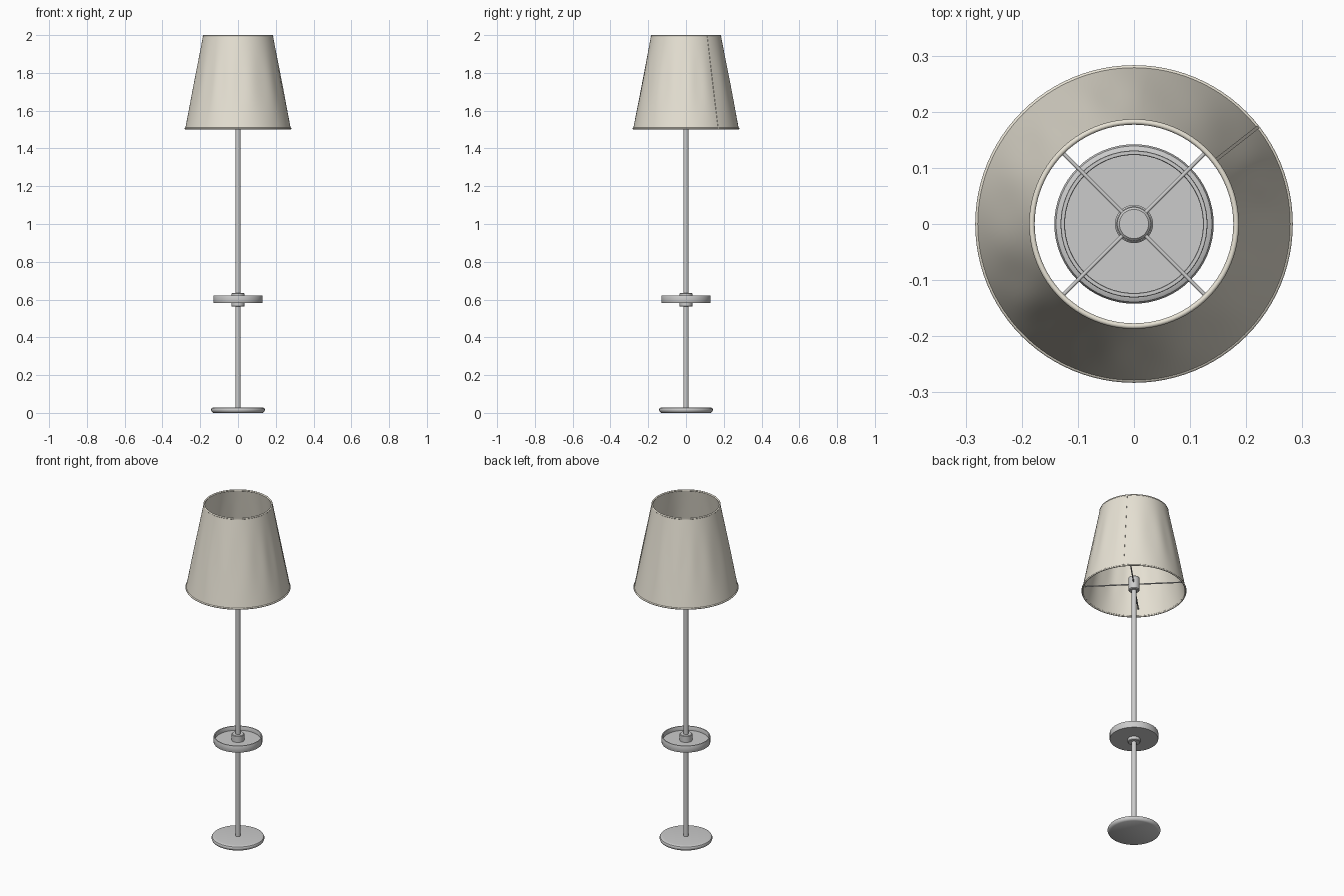
import bpy, bmesh
from math import sin, cos, pi, radians, atan2

if "Cube" in bpy.data.objects:
    bpy.data.objects.remove(bpy.data.objects["Cube"])


def finish(name, bm, angle=35, material=None):
    bmesh.ops.remove_doubles(bm, verts=bm.verts, dist=1e-6)
    bmesh.ops.recalc_face_normals(bm, faces=bm.faces)
    mesh = bpy.data.meshes.new(name)
    bm.to_mesh(mesh)
    bm.free()
    ob = bpy.data.objects.new(name, mesh)
    bpy.context.collection.objects.link(ob)
    if material:
        mesh.materials.append(material)
    bpy.ops.object.select_all(action='DESELECT')
    ob.select_set(True)
    bpy.context.view_layer.objects.active = ob
    bpy.ops.object.shade_smooth_by_angle(angle=radians(angle))
    return ob


def lathe(profile, segments=64, closed=False):
    """Revolve (radius, z) points around the z axis."""
    bm = bmesh.new()
    rings = [[bm.verts.new((r * cos(2 * pi * i / segments), r * sin(2 * pi * i / segments), z))
              for i in range(segments)] for r, z in profile]
    pairs = list(zip(rings, rings[1:]))
    if closed:
        pairs.append((rings[-1], rings[0]))
    for a, b in pairs:
        for i in range(segments):
            j = (i + 1) % segments
            bm.faces.new((a[i], a[j], b[j], b[i]))
    if not closed:
        bm.faces.new(rings[0])
        bm.faces.new(rings[-1])
    return bm


fabric = bpy.data.materials.new("cream_fabric")
fabric.diffuse_color = (0.80, 0.76, 0.66, 1)
fabric.use_nodes = True
fabric.node_tree.nodes["Principled BSDF"].inputs["Base Color"].default_value = fabric.diffuse_color

# Floor base: disc with rounded edge
finish("base", lathe([(0.130, 0.0), (0.138, 0.005), (0.142, 0.013), (0.142, 0.019),
                      (0.139, 0.025), (0.133, 0.028), (0.125, 0.029)]))

# Pole
finish("pole", lathe([(0.014, 0.02), (0.014, 1.55)], 32))

# Tray with raised rim, and the collar that clamps it
finish("tray", lathe([(0.130, 0.582), (0.131, 0.584), (0.131, 0.619), (0.130, 0.621),
                      (0.124, 0.621), (0.123, 0.619), (0.123, 0.597)]))
finish("tray_collar", lathe([(0.031, 0.562), (0.034, 0.565), (0.034, 0.632), (0.031, 0.635)], 48))

# Hub on top of the pole that carries the shade
finish("shade_hub", lathe([(0.026, 1.505), (0.030, 1.509), (0.030, 1.581), (0.026, 1.585)], 48))

# Four horizontal arms from hub to shade
for k in range(4):
    arm = finish(f"shade_arm_{k + 1}", lathe([(0.0035, 0.02), (0.0035, 0.268)], 12))
    arm.rotation_euler = (0, pi / 2, pi / 4 + k * pi / 2)
    arm.location.z = 1.545

# Shade: tapered fabric shell with faint soft folds
Z0, Z1, R0, R1, T = 1.502, 1.996, 0.280, 0.185, 0.005
rows = 14
outer = [(R0 + (R1 - R0) * i / rows, Z0 + (Z1 - Z0) * i / rows) for i in range(rows + 1)]
inner = [(r - T, z) for r, z in reversed(outer)]
bm = lathe(outer + inner, 128, closed=True)
for v in bm.verts:
    t = (v.co.z - Z0) / (Z1 - Z0)
    a = atan2(v.co.y, v.co.x)
    fold = 0.006 * sin(pi * t) ** 2 * sin(14 * a + sin(3 * a))
    v.co.x *= 1 + fold
    v.co.y *= 1 + fold
finish("shade", bm, 40, fabric)

# Rolled hems at both shade openings
for name, radius, z, tube in (("shade_top_hem", 0.182, 1.995, 0.005),
                              ("shade_bottom_hem", 0.278, 1.505, 0.005)):
    ring = [(radius + tube * cos(2 * pi * i / 10), z + tube * sin(2 * pi * i / 10)) for i in range(10)]
    finish(name, lathe(ring, 96, closed=True), 60, fabric)

# Vertical seam strip on the shade
bm = bmesh.new()
bmesh.ops.create_cube(bm, size=1)
for v in bm.verts:
    top = v.co.z > 0
    r = (R1 if top else R0) + 0.002 * (1 if v.co.x > 0 else -1)
    a = radians(38)
    w = 0.006 * v.co.y
    v.co = (r * cos(a) - w * sin(a), r * sin(a) + w * cos(a), Z1 if top else Z0)
finish("shade_seam", bm, 30, fabric)
